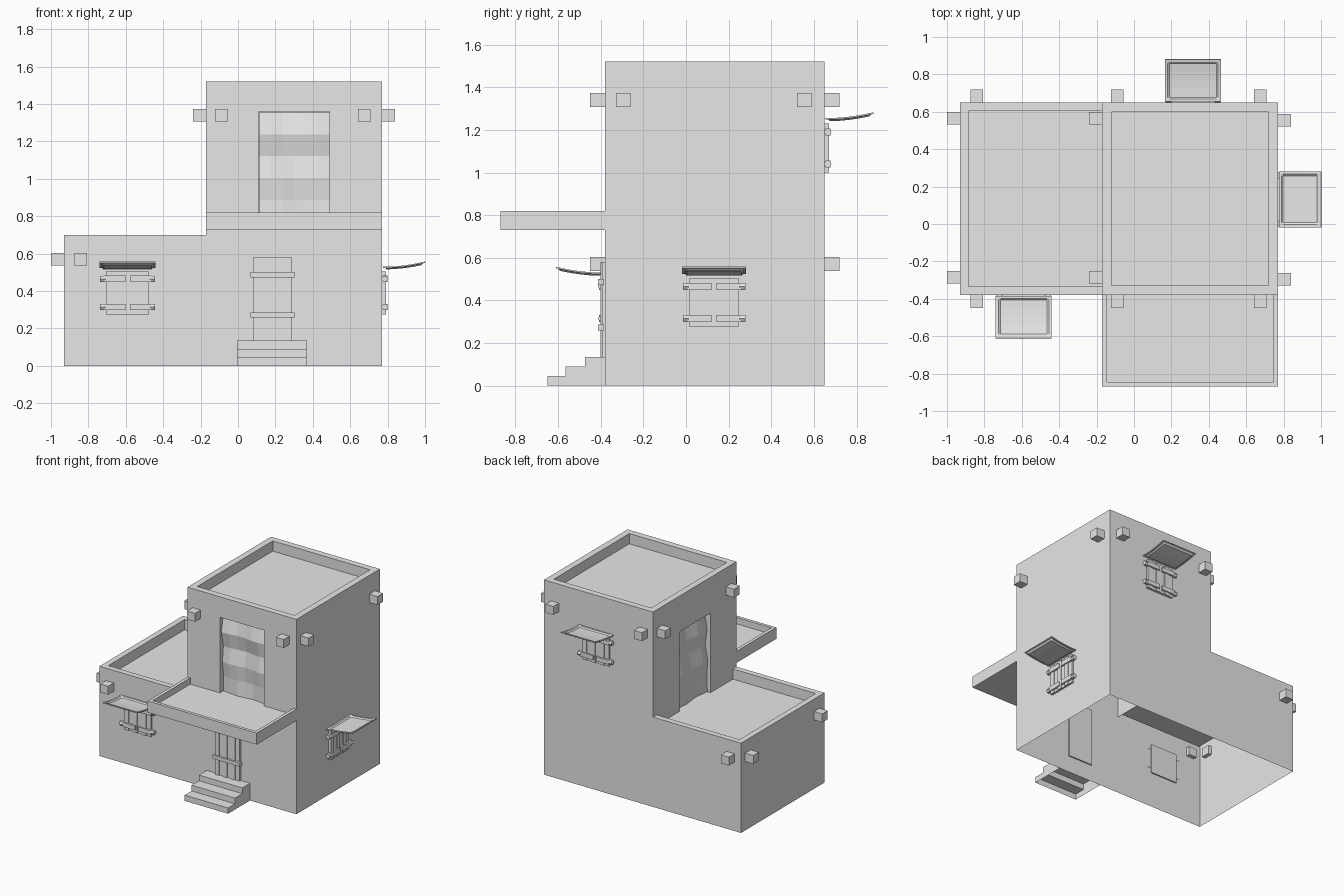
import bpy, bmesh, math
from mathutils import Matrix, Vector

cube = bpy.data.objects.get("Cube")
if cube:
    bpy.data.objects.remove(cube)

plaster = bpy.data.materials.new("plain_grey")
plaster.use_nodes = True
GREY = (0.8, 0.8, 0.8, 1)
plaster.diffuse_color = GREY
plaster.node_tree.nodes["Principled BSDF"].inputs["Base Color"].default_value = GREY


def finish(name, bm, loc=(0, 0, 0), turn=0):
    """Turn a bmesh into a flat shaded object; turn is in degrees about z."""
    mesh = bpy.data.meshes.new(name)
    bm.to_mesh(mesh)
    bm.free()
    mesh.materials.append(plaster)
    obj = bpy.data.objects.new(name, mesh)
    obj.location = loc
    obj.rotation_euler.z = math.radians(turn)
    bpy.context.collection.objects.link(obj)
    return obj


def rect(bm, axis, sign, pos, a, b):
    """Rectangle across one axis; a and b are ranges on the other two axes."""
    others = [i for i in range(3) if i != axis]
    verts = []
    for p, q in ((a[0], b[0]), (a[1], b[0]), (a[1], b[1]), (a[0], b[1])):
        co = [pos] * 3
        co[others[0]], co[others[1]] = p, q
        verts.append(bm.verts.new(co))
    face = bm.faces.new(verts)
    face.normal_update()
    if face.normal[axis] * sign < 0:
        face.normal_flip()


def holed(bm, axis, sign, pos, a, b, ha, hb, depth):
    """Wall rectangle with a doorway and its reveals."""
    rect(bm, axis, sign, pos, (a[0], ha[0]), b)
    rect(bm, axis, sign, pos, (ha[1], a[1]), b)
    rect(bm, axis, sign, pos, ha, (hb[1], b[1]))
    rect(bm, axis, sign, pos, ha, (b[0], hb[0]))
    inner = tuple(sorted((pos, pos - sign * depth)))
    side = 1 - axis
    for s, edge in ((1, ha[0]), (-1, ha[1])):
        rect(bm, side, s, edge, inner, hb)
    for s, edge in ((1, hb[0]), (-1, hb[1])):
        if axis == 0:
            rect(bm, 2, s, edge, inner, ha)
        else:
            rect(bm, 2, s, edge, ha, inner)


def tray(bm, x, y, top, rim, depth, skip=""):
    """Sunken roof with a parapet, left out on the skipped side."""
    w = {s: 0 if s == skip else rim for s in ("left", "right", "front", "back")}
    ix = (x[0] + w["left"], x[1] - w["right"])
    iy = (y[0] + w["front"], y[1] - w["back"])
    low = (top - depth, top)
    rect(bm, 2, 1, top - depth, ix, iy)
    for side, axis, s, edge, span in (("left", 0, 1, ix[0], iy), ("right", 0, -1, ix[1], iy),
                                      ("front", 1, 1, iy[0], ix), ("back", 1, -1, iy[1], ix)):
        if side == skip:
            continue
        rect(bm, axis, s, edge, span, low)
        outer = {"left": x[0], "right": x[1], "front": y[0], "back": y[1]}[side]
        strip = tuple(sorted((outer, edge)))
        if axis == 0:
            rect(bm, 2, 1, top, strip, y)
        else:
            rect(bm, 2, 1, top, ix, strip)


def block(bm, x, y, z):
    lo, hi = Vector((x[0], y[0], z[0])), Vector((x[1], y[1], z[1]))
    mat = Matrix.Translation((lo + hi) / 2) @ Matrix.Diagonal((*(hi - lo), 1))
    bmesh.ops.create_cube(bm, size=1, matrix=mat)


# House shell, open underneath
WEST, MID, EAST = -0.93, -0.17, 0.77
FRONT, BACK = -0.38, 0.65
LOW, HIGH, DECK = 0.70, 1.52, 0.77
RIM, SINK = 0.045, 0.08
bm = bmesh.new()
rect(bm, 1, -1, FRONT, (WEST, MID), (0, LOW))
rect(bm, 1, -1, FRONT, (MID, EAST), (0, DECK))
holed(bm, 1, -1, FRONT, (MID, EAST), (DECK, HIGH), (0.11, 0.49), (DECK, 1.36), 0.05)
rect(bm, 1, 1, BACK, (WEST, MID), (0, LOW))
rect(bm, 1, 1, BACK, (MID, EAST), (0, HIGH))
rect(bm, 0, 1, EAST, (FRONT, BACK), (0, HIGH))
rect(bm, 0, -1, WEST, (FRONT, BACK), (0, LOW))
holed(bm, 0, -1, MID, (FRONT, BACK), (LOW - SINK, HIGH), (-0.06, 0.32), (LOW - SINK, 1.24), 0.05)
tray(bm, (MID, EAST), (FRONT, BACK), HIGH, 0.05, SINK)
tray(bm, (WEST, MID), (FRONT, BACK), LOW, RIM, SINK, "right")
bmesh.ops.remove_doubles(bm, verts=bm.verts, dist=0.0001)
finish("house_walls", bm)

# Balcony
bm = bmesh.new()
OUT, UNDER, LIP = -0.87, 0.73, 0.82
rect(bm, 1, -1, OUT, (MID, EAST), (UNDER, LIP))
for s, edge in ((-1, MID), (1, EAST)):
    rect(bm, 0, s, edge, (OUT, FRONT), (UNDER, LIP))
rect(bm, 2, -1, UNDER, (MID, EAST), (OUT, FRONT))
tray(bm, (MID, EAST), (OUT, FRONT), LIP, 0.025, 0.05, "back")
bmesh.ops.remove_doubles(bm, verts=bm.verts, dist=0.0001)
finish("balcony", bm)

# Front steps, hollow underneath
bm = bmesh.new()
sx = (-0.005, 0.37)
treads = [-0.65, -0.565, -0.475, FRONT]
for i in range(3):
    z = (0.045 * i, 0.045 * (i + 1))
    rect(bm, 1, -1, treads[i], sx, z)
    rect(bm, 2, 1, z[1], sx, (treads[i], treads[i + 1]))
    for s, edge in ((-1, sx[0]), (1, sx[1])):
        rect(bm, 0, s, edge, (treads[i], treads[i + 1]), (0, z[1]))
bmesh.ops.remove_doubles(bm, verts=bm.verts, dist=0.0001)
finish("front_steps", bm)


# Roof beam ends sticking out of the walls
def beam_end(name, x, y, z, turn):
    bm = bmesh.new()
    block(bm, (-0.034, 0.034), (-0.07, 0.03), (-0.033, 0.033))
    finish(name, bm, (x, y, z), turn)


for x in (-0.09, 0.675):
    beam_end("upper_front_beam", x, FRONT, 1.34, 0)
    beam_end("upper_back_beam", x, BACK, 1.34, 180)
for y in (-0.295, 0.555):
    beam_end("upper_right_beam", EAST, y, 1.34, 90)
    beam_end("upper_left_beam", MID, y + 0.01, 1.34, -90)
    beam_end("lower_left_beam", WEST, y + 0.01, 0.57, -90)
beam_end("lower_front_beam", -0.84, FRONT, 0.57, 0)
beam_end("lower_back_beam", -0.84, BACK, 0.57, 180)


# Cloth curtains with soft horizontal billows
def curtain(name, loc, turn, height):
    bm = bmesh.new()
    bmesh.ops.create_grid(bm, x_segments=6, y_segments=5, size=0.5)
    for v in bm.verts:
        u, t = v.co.x, v.co.y + 0.5
        depth = 0.035 + 0.012 * math.sin(t * 14) + 0.008 * math.sin(u * 9 + t * 3)
        v.co = (u * 0.378, depth, t * height)
    finish(name, bm, loc, turn)


curtain("balcony_curtain", (0.30, FRONT, DECK), 0, 0.585)
curtain("roof_curtain", (MID, 0.13, LOW - SINK), -90, 0.615)


# Upright planks of slightly varied depth
def planks(bm, width, z, count, depth):
    step = width / count
    for i in range(count):
        x = -width / 2 + i * step
        d = depth - 0.006 * (i % 2)
        block(bm, (x, x + step), (-d, 0.01), z)


# Front door
bm = bmesh.new()
planks(bm, 0.21, (0.13, 0.58), 6, 0.02)
for z in (0.272, 0.487):
    block(bm, (-0.118, 0.118), (-0.032, -0.005), (z - 0.014, z + 0.014))
finish("front_door", bm, (0.185, FRONT, 0))


# Shuttered window with hinged bars and an upswept awning
def window(side, loc, turn):
    bm = bmesh.new()
    planks(bm, 0.23, (-0.115, 0.115), 6, 0.02)
    for z in (-0.075, 0.075):
        for s in (-1, 1):
            block(bm, sorted((s * 0.012, s * 0.125)), (-0.029, -0.005), (z - 0.017, z + 0.017))
            mat = Matrix.Translation((s * 0.132, -0.015, z)) @ Matrix.Rotation(math.pi / 2, 4, "Y")
            bmesh.ops.create_cone(bm, cap_ends=True, segments=6, radius1=0.018,
                                  radius2=0.018, depth=0.03, matrix=mat)
    finish(side + "_shutters", bm, loc, turn)

    bm = bmesh.new()
    us = (-0.15, -0.135, -0.125, 0.125, 0.135, 0.15)
    vs = (0, 0.06, 0.1, 0.3, 0.5, 0.7, 0.9, 0.94, 1)
    rows = []
    for v in vs:
        row = []
        for u in us:
            cloth = abs(u) < 0.13 and 0.08 < v < 0.92
            z = 0.14 + 0.028 * v * v - (0.008 if cloth else 0)
            row.append(bm.verts.new((u, -0.005 - 0.225 * v, z)))
        rows.append(row)
    for r, q in zip(rows, rows[1:]):
        for i in range(len(us) - 1):
            bm.faces.new((r[i], q[i], q[i + 1], r[i + 1]))
    awning = finish(side + "_awning", bm, loc, turn)
    solid = awning.modifiers.new("thickness", "SOLIDIFY")
    solid.thickness = 0.007


window("front_window", (-0.59, FRONT, 0.39), 0)
window("right_window", (EAST, 0.132, 0.39), 90)
window("back_window", (0.315, BACK, 1.115), 180)
